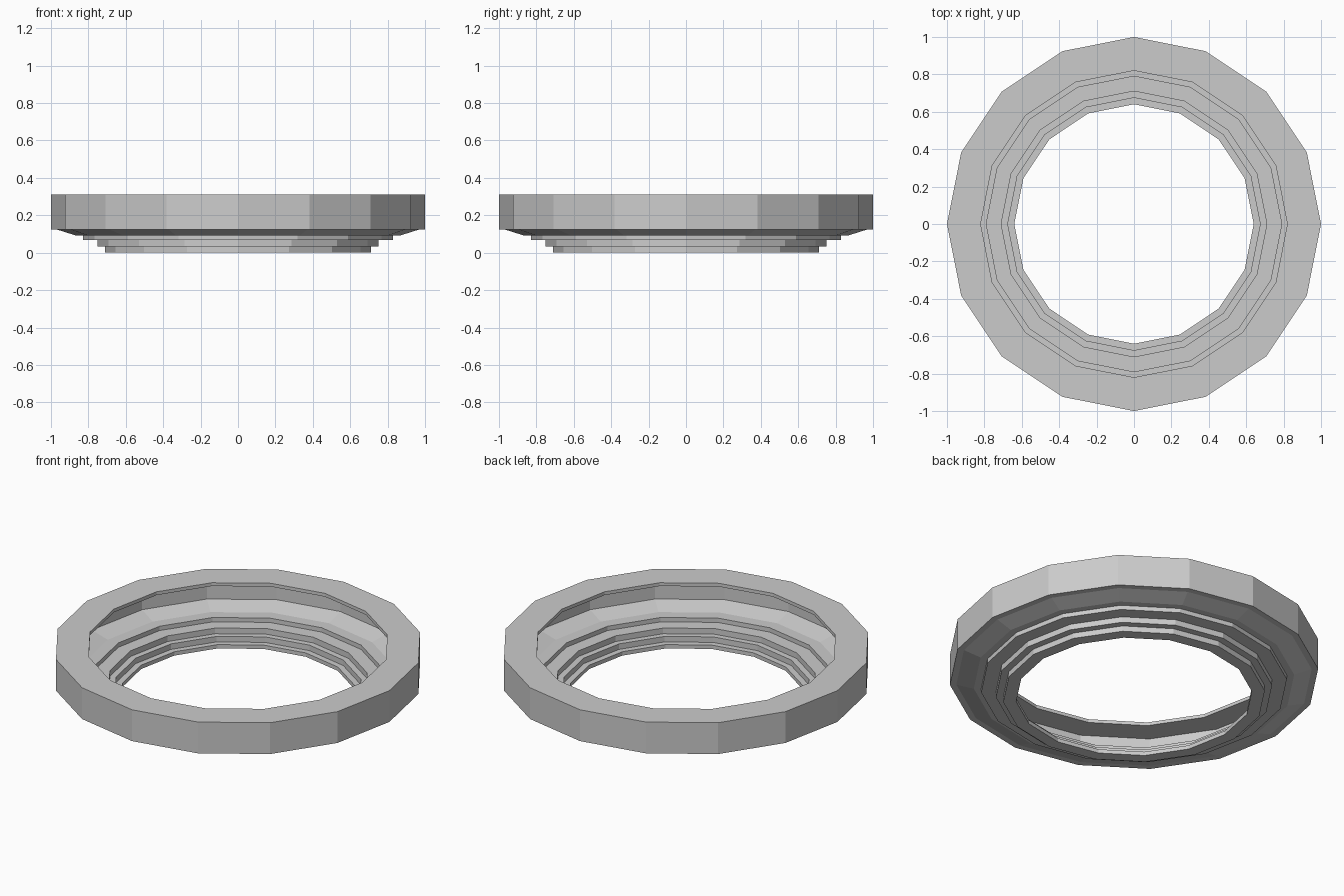
import bpy, bmesh, math

if "Cube" in bpy.data.objects:
    bpy.data.objects.remove(bpy.data.objects["Cube"])

SIDES = 16

# closed cross-section (radius, height) of a hollow stepped ring
outside = [(0.82, 0.31), (1.0, 0.31), (1.0, 0.123), (0.965, 0.123), (0.87, 0.093),
           (0.83, 0.093), (0.83, 0.067), (0.75, 0.067), (0.75, 0.033),
           (0.71, 0.033), (0.71, 0.0)]
inside = [(0.64, 0.0), (0.64, 0.023), (0.675, 0.023), (0.675, 0.056),
          (0.71, 0.056), (0.71, 0.09), (0.79, 0.09), (0.79, 0.116),
          (0.86, 0.116), (0.965, 0.146), (0.965, 0.29), (0.82, 0.29)]


def lathe(name, profile, sides):
    """Revolve a closed profile around z with flat facets."""
    bm = bmesh.new()
    rings = []
    for i in range(sides):
        a = 2 * math.pi * i / sides
        rings.append([bm.verts.new((r * math.cos(a), r * math.sin(a), z)) for r, z in profile])
    n = len(profile)
    for i in range(sides):
        p, q = rings[i], rings[(i + 1) % sides]
        for j in range(n):
            k = (j + 1) % n
            bm.faces.new((p[j], q[j], q[k], p[k]))
    bmesh.ops.recalc_face_normals(bm, faces=bm.faces)
    mesh = bpy.data.meshes.new(name)
    bm.to_mesh(mesh)
    bm.free()
    obj = bpy.data.objects.new(name, mesh)
    bpy.context.collection.objects.link(obj)
    return obj


# stepped ring with hollow upper channel
lathe("stepped_ring", outside + inside, SIDES)
